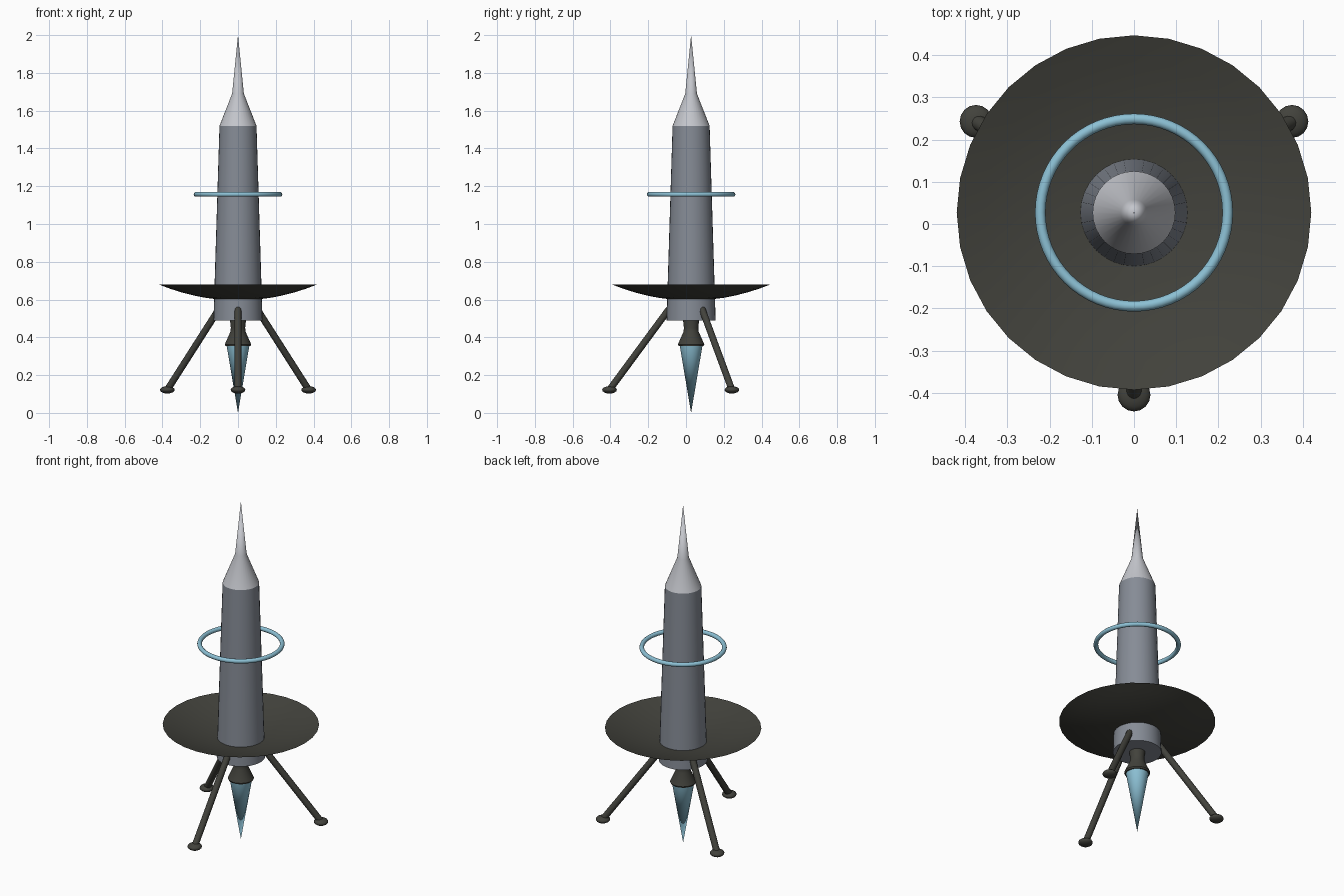
import bpy, math
from mathutils import Vector

if "Cube" in bpy.data.objects:
    bpy.data.objects.remove(bpy.data.objects["Cube"])

CY = 0.027  # y of the rocket's axis


def material(name, srgb):
    m = bpy.data.materials.new(name)
    lin = [((c / 255 + 0.055) / 1.055) ** 2.4 for c in srgb]
    m.diffuse_color = (*lin, 1)
    m.use_nodes = True
    m.node_tree.nodes["Principled BSDF"].inputs["Base Color"].default_value = m.diffuse_color
    return m


HULL = material("hull grey", (134, 140, 150))
NOSE = material("pale grey", (196, 198, 204))
DARK = material("dark grey", (66, 66, 60))
BLUE = material("light blue", (140, 192, 212))


def finish(ob, name, mat, angle=35):
    ob.name = name
    ob.data.materials.clear()
    ob.data.materials.append(mat)
    bpy.ops.object.select_all(action='DESELECT')
    ob.select_set(True)
    bpy.context.view_layer.objects.active = ob
    bpy.ops.object.shade_smooth_by_angle(angle=math.radians(angle))
    return ob


def lathe(name, profile, mat, sides=32, angle=35):
    """Revolve (radius, z) points, listed bottom to top, around the rocket axis."""
    verts, rings, faces = [], [], []
    for r, z in profile:
        n = 1 if r == 0 else sides
        rings.append([len(verts) + i for i in range(n)])
        for i in range(n):
            a = 2 * math.pi * i / sides
            verts.append((r * math.sin(a), CY - r * math.cos(a), z))
    for lo, hi in zip(rings, rings[1:]):
        for i in range(sides):
            j = (i + 1) % sides
            quad = [lo[i % len(lo)], lo[j % len(lo)], hi[j % len(hi)], hi[i % len(hi)]]
            faces.append(list(dict.fromkeys(quad)))
    me = bpy.data.meshes.new(name)
    me.from_pydata(verts, [], faces)
    me.update()
    ob = bpy.data.objects.new(name, me)
    bpy.context.collection.objects.link(ob)
    return finish(ob, name, mat, angle)


# Hull and nose
lathe("hull", [(0, 0.49), (0.13, 0.49), (0.098, 1.52), (0, 1.52)], HULL)
lathe("nose_cone", [(0.098, 1.52), (0.031, 1.69), (0, 2.0)], NOSE)

# Shallow open dish around the lower hull
lathe("dish", [(0.42 * t, 0.595 + 0.085 * t * t) for t in (0.2, 0.4, 0.55, 0.7, 0.85, 1)], DARK)

# Engine nozzle and flame
lathe("nozzle", [(0, 0.355), (0.066, 0.355), (0.07, 0.363), (0.04, 0.43),
                 (0.038, 0.45), (0.043, 0.495)], DARK)
lathe("flame", [(0, 0.0), (0.06, 0.355), (0, 0.355)], BLUE)

# Floating ring
bpy.ops.mesh.primitive_torus_add(location=(0, CY, 1.157), major_radius=0.222, minor_radius=0.0125,
                                 major_segments=64, minor_segments=12)
finish(bpy.context.object, "ring", BLUE, 60)

# Three legs with rounded tops and flattened feet
for k, label in enumerate(("front", "back_right", "back_left")):
    a = math.radians(-90 + 120 * k)
    out = Vector((math.cos(a), math.sin(a), 0))
    top = Vector((0, CY, 0.545)) + out * 0.12
    foot = Vector((0, CY, 0.122)) + out * 0.432
    d = top - foot
    bpy.ops.mesh.primitive_cylinder_add(vertices=16, radius=0.018, depth=d.length,
                                        location=(top + foot) / 2,
                                        rotation=d.to_track_quat('Z', 'Y').to_euler())
    finish(bpy.context.object, label + "_leg", DARK)
    bpy.ops.mesh.primitive_uv_sphere_add(segments=16, ring_count=8, radius=0.018, location=top)
    finish(bpy.context.object, label + "_leg_cap", DARK, 60)
    bpy.ops.mesh.primitive_uv_sphere_add(segments=16, ring_count=8, radius=0.039, location=foot)
    bpy.context.object.scale.z = 0.5
    finish(bpy.context.object, label + "_foot", DARK, 60)
